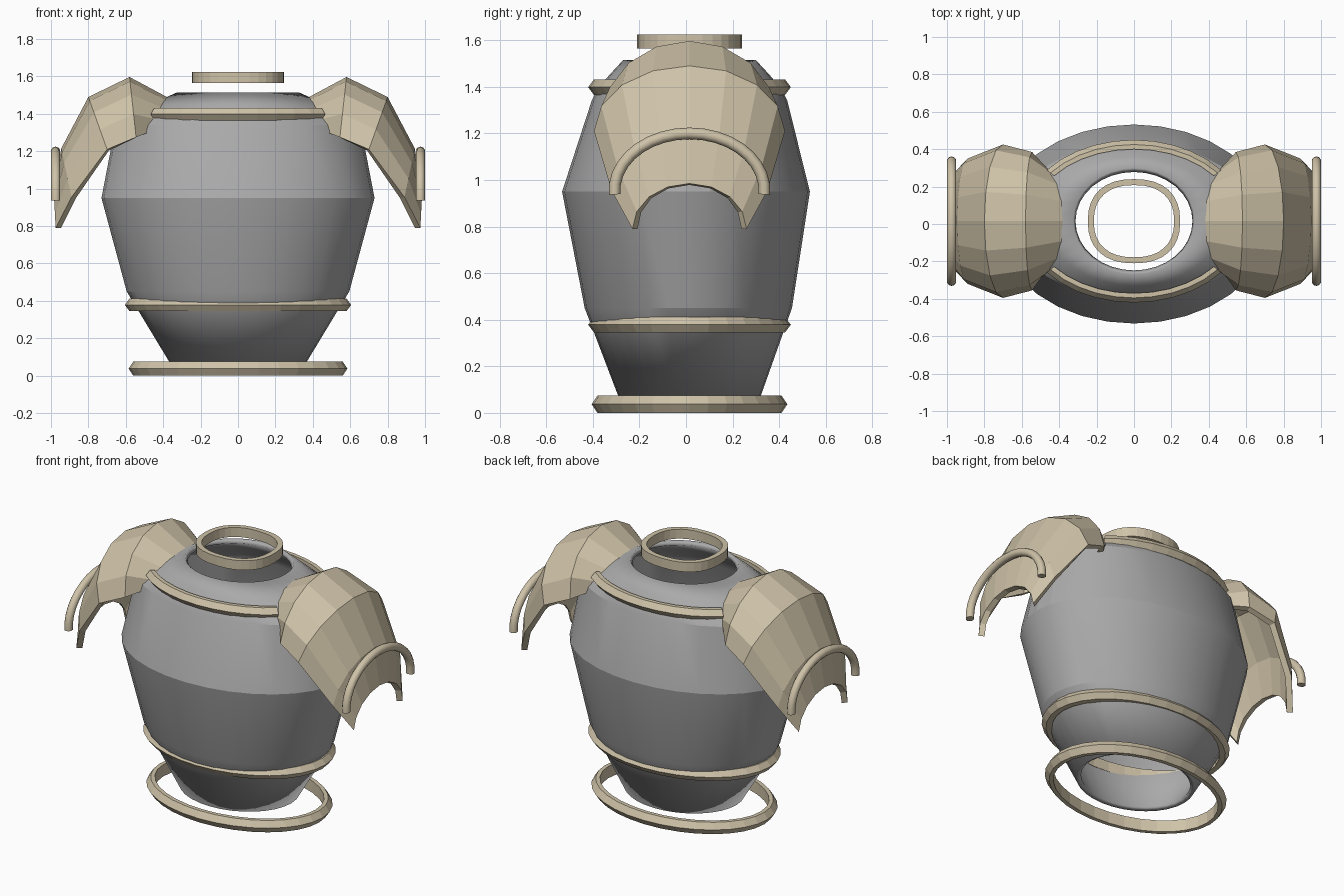
import bpy, bmesh, math

if "Cube" in bpy.data.objects:
    bpy.data.objects.remove(bpy.data.objects["Cube"])

CY = 0.015  # most parts sit slightly behind the origin


def material(name, rgb):
    m = bpy.data.materials.new(name)
    m.diffuse_color = (*rgb, 1)
    m.use_nodes = True
    m.node_tree.nodes["Principled BSDF"].inputs["Base Color"].default_value = m.diffuse_color
    return m


GREY = material("grey metal", (0.40, 0.40, 0.40))
BEIGE = material("beige trim", (0.62, 0.54, 0.39))


def loft(name, rows, mat, close_u=False, close_v=False, caps=False, recalc=False, smooth=None):
    """Skin a grid of points; u runs along the rows, v inside each row."""
    bm = bmesh.new()
    g = [[bm.verts.new(p) for p in r] for r in rows]
    nu, nv = len(g), len(g[0])
    for i in range(nu if close_u else nu - 1):
        for j in range(nv if close_v else nv - 1):
            a, b, k = g[i], g[(i + 1) % nu], (j + 1) % nv
            bm.faces.new((a[j], b[j], b[k], a[k]))
    if caps:
        bm.faces.new(g[0])
        bm.faces.new(g[-1])
    if recalc:
        bmesh.ops.recalc_face_normals(bm, faces=bm.faces)
    me = bpy.data.meshes.new(name)
    bm.to_mesh(me)
    bm.free()
    me.materials.append(mat)
    ob = bpy.data.objects.new(name, me)
    bpy.context.collection.objects.link(ob)
    if smooth:
        bpy.ops.object.select_all(action='DESELECT')
        ob.select_set(True)
        bpy.context.view_layer.objects.active = ob
        bpy.ops.object.shade_smooth_by_angle(angle=math.radians(smooth))
    return ob


def thicken(ob, t):
    m = ob.modifiers.new("thickness", 'SOLIDIFY')
    m.thickness, m.offset = t, -1
    m.use_even_offset = True


def mirror(ob):
    ob.modifiers.new("mirror", 'MIRROR').use_axis[0] = True


def oval(a, rx, ry, power=1.0):
    c, s = math.cos(a), math.sin(a)
    return (math.copysign(abs(c) ** power, c) * rx, CY + math.copysign(abs(s) ** power, s) * ry)


def band(name, rx, ry, section, start=0, end=360, n=32, power=1.0):
    """Oval band; section holds (inset, z) points."""
    full = end - start == 360
    rows = []
    for i in range(n if full else n + 1):
        a = math.radians(start + (end - start) * i / n)
        rows.append([(*oval(a, rx - d, ry - d, power), z) for d, z in section])
    return loft(name, rows, BEIGE, close_u=full, close_v=True, caps=not full, recalc=True)


def bevelled(z0, z1, w):
    """Section with an outward ridge at mid height."""
    return [(w, z0), (0.025, z0), (0, (z0 + z1) / 2), (0.025, z1), (w, z1)]


# Open barrel body: (z, half width, half depth, centre y)
N = 32
stations = [(0.07, 0.365, 0.305, CY), (0.45, 0.595, 0.445, 0.01), (0.95, 0.73, 0.532, 0),
            (1.34, 0.655, 0.42, CY), (1.39, 0.59, 0.395, CY), (1.45, 0.47, 0.345, CY),
            (1.515, 0.325, 0.285, CY)]
rows = []
for z, rx, ry, cy in stations:
    rows.append([(rx * math.cos(2 * math.pi * j / N), cy + ry * math.sin(2 * math.pi * j / N), z)
                 for j in range(N)][::-1])
body = loft("body_shell", rows, GREY, close_v=True, smooth=15)
thicken(body, 0.03)

# Trim bands
band("base_ring", 0.585, 0.42, bevelled(0, 0.075, 0.05))
band("waist_ring", 0.605, 0.435, bevelled(0.345, 0.412, 0.06))
band("neck_ring", 0.247, 0.225, [(0, 1.565), (0, 1.625), (0.032, 1.625), (0.032, 1.565)], power=0.85)
for name, start in (("rear_collar", 39), ("front_collar", 219)):
    band(name, 0.60, 0.435, bevelled(1.365, 1.432, 0.05), start, start + 102, 10)

# Shoulder pads: (crown x, crown z, edge x, edge half depth, edge z)
ribs = [(0.38, 1.49, 0.48, 0.28, 1.30), (0.58, 1.597, 0.545, 0.37, 1.275),
        (0.80, 1.49, 0.70, 0.41, 1.21), (0.945, 1.215, 0.89, 0.335, 0.955),
        (0.985, 0.985, 0.975, 0.245, 0.79)]
rows = []
for xa, za, xe, ye, ze in ribs:
    row = []
    for j in range(9):
        a = math.radians(-90 + 180 * j / 8)
        k = math.cos(a)
        row.append((xe + (xa - xe) * k, CY + ye * math.sin(a), ze + (za - ze) * k))
    rows.append(row)
pad = loft("shoulder_pad", rows, BEIGE)
thicken(pad, 0.035)
mirror(pad)

# Rounded arch at the outer end of each pad
rows = []
for i in range(19):
    a = math.radians(-4 + 188 * i / 18)
    row = []
    for j in range(10):
        b = 2 * math.pi * j / 10
        r = 0.025 * math.cos(b)
        row.append((0.975 + 0.025 * math.sin(b), CY + (0.322 + r) * math.cos(a),
                    0.955 + (0.245 + r) * math.sin(a)))
    rows.append(row)
arch = loft("pad_arch", rows, BEIGE, close_v=True, caps=True, recalc=True, smooth=40)
mirror(arch)
